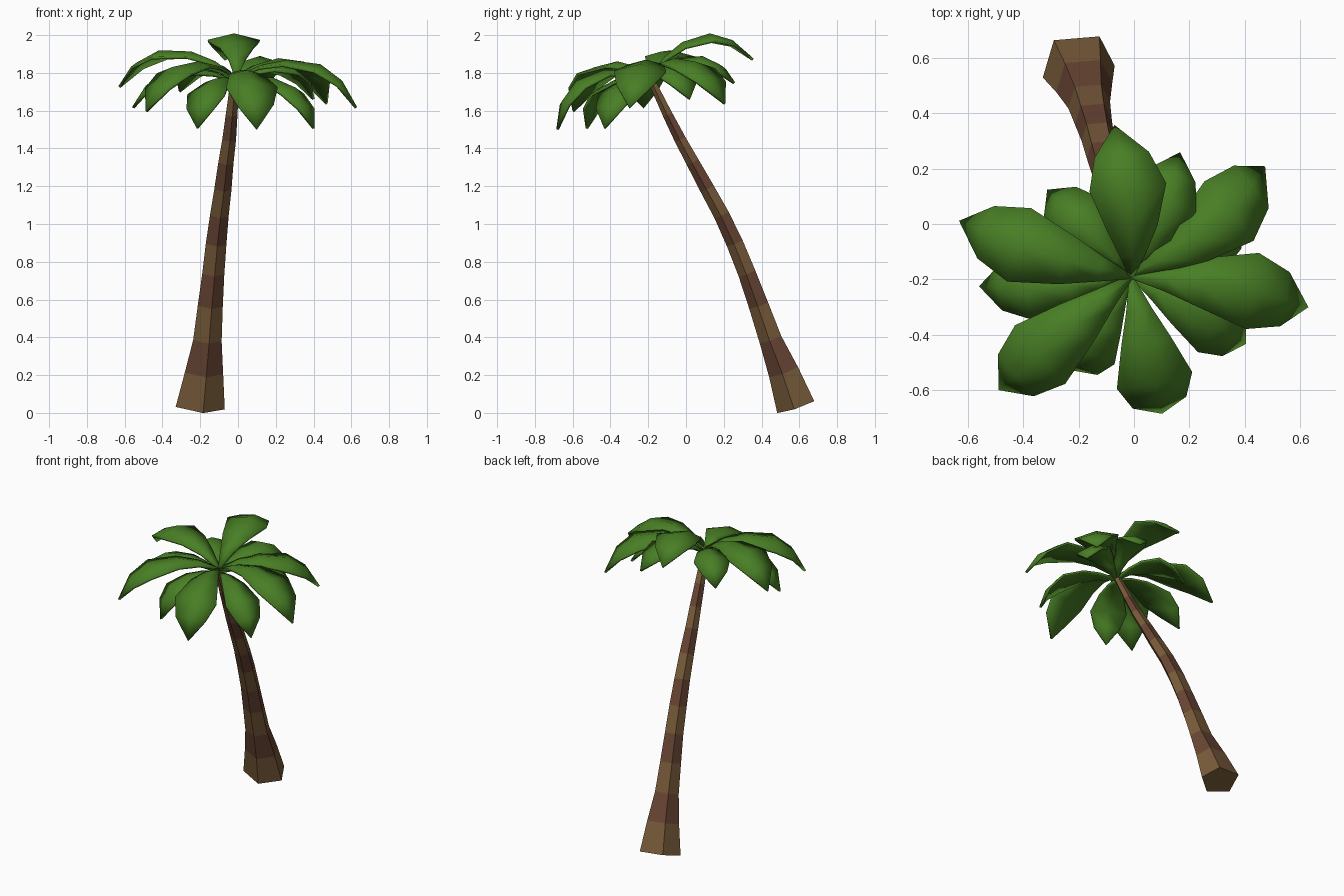
import bpy, bmesh
from mathutils import Vector

if "Cube" in bpy.data.objects:
    bpy.data.objects.remove(bpy.data.objects["Cube"])


def material(name, rgb):
    m = bpy.data.materials.new(name)
    m.diffuse_color = (*rgb, 1)
    m.use_nodes = True
    m.node_tree.nodes["Principled BSDF"].inputs["Base Color"].default_value = m.diffuse_color
    return m


BARK = material("bark_light", (0.19, 0.105, 0.042))
RING = material("bark_dark", (0.14, 0.06, 0.034))
LEAF = material("leaf_green", (0.065, 0.21, 0.018))


def finish(bm, name, mats):
    mesh = bpy.data.meshes.new(name)
    bm.normal_update()
    bm.to_mesh(mesh)
    bm.free()
    for m in mats:
        mesh.materials.append(m)
    ob = bpy.data.objects.new(name, mesh)
    bpy.context.collection.objects.link(ob)
    return ob


# Trunk: five-sided section swept along a leaning path, (x, y, z, scale)
SECTION = [(-0.13, -0.055), (0.015, -0.102), (0.13, -0.012), (0.075, 0.094), (-0.09, 0.08)]
PATH = [(-0.2, 0.585, 0.037, 1), (-0.18, 0.52, 0.22, 0.78), (-0.162, 0.45, 0.39, 0.58),
        (-0.147, 0.387, 0.57, 0.51), (-0.131, 0.325, 0.74, 0.45), (-0.116, 0.26, 0.90, 0.42),
        (-0.099, 0.19, 1.05, 0.38), (-0.08, 0.113, 1.19, 0.35), (-0.064, 0.036, 1.33, 0.31),
        (-0.047, -0.03, 1.45, 0.28), (-0.034, -0.096, 1.58, 0.24), (-0.018, -0.178, 1.75, 0.18)]


def build_trunk():
    bm = bmesh.new()
    rings = []
    for i, (x, y, z, s) in enumerate(PATH):
        a, b = PATH[max(i - 1, 0)], PATH[min(i + 1, len(PATH) - 1)]
        kx, ky = (b[0] - a[0]) / (b[2] - a[2]), (b[1] - a[1]) / (b[2] - a[2])
        rings.append([bm.verts.new((x + s * ox, y + s * oy, z - s * (kx * ox + ky * oy)))
                      for ox, oy in SECTION])
    for i in range(len(rings) - 1):
        lo, hi = rings[i], rings[i + 1]
        for j in range(5):
            k = (j + 1) % 5
            bm.faces.new((lo[j], lo[k], hi[k], hi[j])).material_index = i % 2
    bm.faces.new(rings[0][::-1])
    bm.faces.new(rings[-1])
    finish(bm, "trunk", [BARK, RING])


# Leaf: arched, ridged blade; stations are (t, arch, half width, edge drop)
STATIONS = [(0, 0, 0.006, 0), (0.17, 0.09, 0.045, 0.012), (0.36, 0.15, 0.09, 0.025),
            (0.63, 0.17, 0.138, 0.035), (0.83, 0.115, 0.098, 0.022)]


def build_leaf(name, root, tip, arch, width, bend):
    root, tip = Vector(root), Vector(tip)
    chord = tip - root
    side = chord.cross(Vector((0, 0, 1))).normalized()
    up = side.cross(chord).normalized()
    bm = bmesh.new()
    rows = []
    for t, h, w, drop in STATIONS:
        mid = root + chord * t + up * h * arch + side * bend * 4 * t * (1 - t)
        rows.append([bm.verts.new(mid + side * w * width * k - up * drop * abs(k))
                     for k in (-1, 0, 1)])
    for a, b in zip(rows, rows[1:]):
        for j in (0, 1):
            bm.faces.new((a[j], a[j + 1], b[j + 1], b[j]))
    end = bm.verts.new(tip)
    for j in (0, 1):
        bm.faces.new((rows[-1][j], rows[-1][j + 1], end))
    ob = finish(bm, name, [LEAF])
    mod = ob.modifiers.new("thickness", "SOLIDIFY")
    mod.thickness = 0.014
    mod.offset = 0
    bpy.ops.object.select_all(action="DESELECT")
    ob.select_set(True)
    bpy.context.view_layer.objects.active = ob
    bpy.ops.object.shade_smooth_by_angle(angle=0.6)


build_trunk()

# Upper crown: (tip, sideways bend)
UPPER = [((-0.07, 0.354, 1.87), 0.025), ((0.47, 0.205, 1.635), 0.045),
         ((0.625, -0.30, 1.615), -0.025), ((0.10, -0.68, 1.50), 0),
         ((-0.485, -0.597, 1.595), 0), ((-0.628, 0.01, 1.725), -0.017)]
for i, (tip, bend) in enumerate(UPPER):
    build_leaf(f"upper_leaf_{i + 1}", (-0.01, -0.19, 1.775), tip, 1, 1, bend)

# Lower crown, between the upper leaves
LOWER = [((0.165, 0.255, 1.745), 0.02), ((0.40, 0.02, 1.66), 0.02),
         ((0.40, -0.43, 1.505), 0), ((-0.215, -0.525, 1.505), 0),
         ((-0.555, -0.225, 1.615), -0.02), ((-0.31, 0.12, 1.70), 0)]
for i, (tip, bend) in enumerate(LOWER):
    build_leaf(f"lower_leaf_{i + 1}", (-0.012, -0.185, 1.75), tip, 0.8, 0.82, bend)
